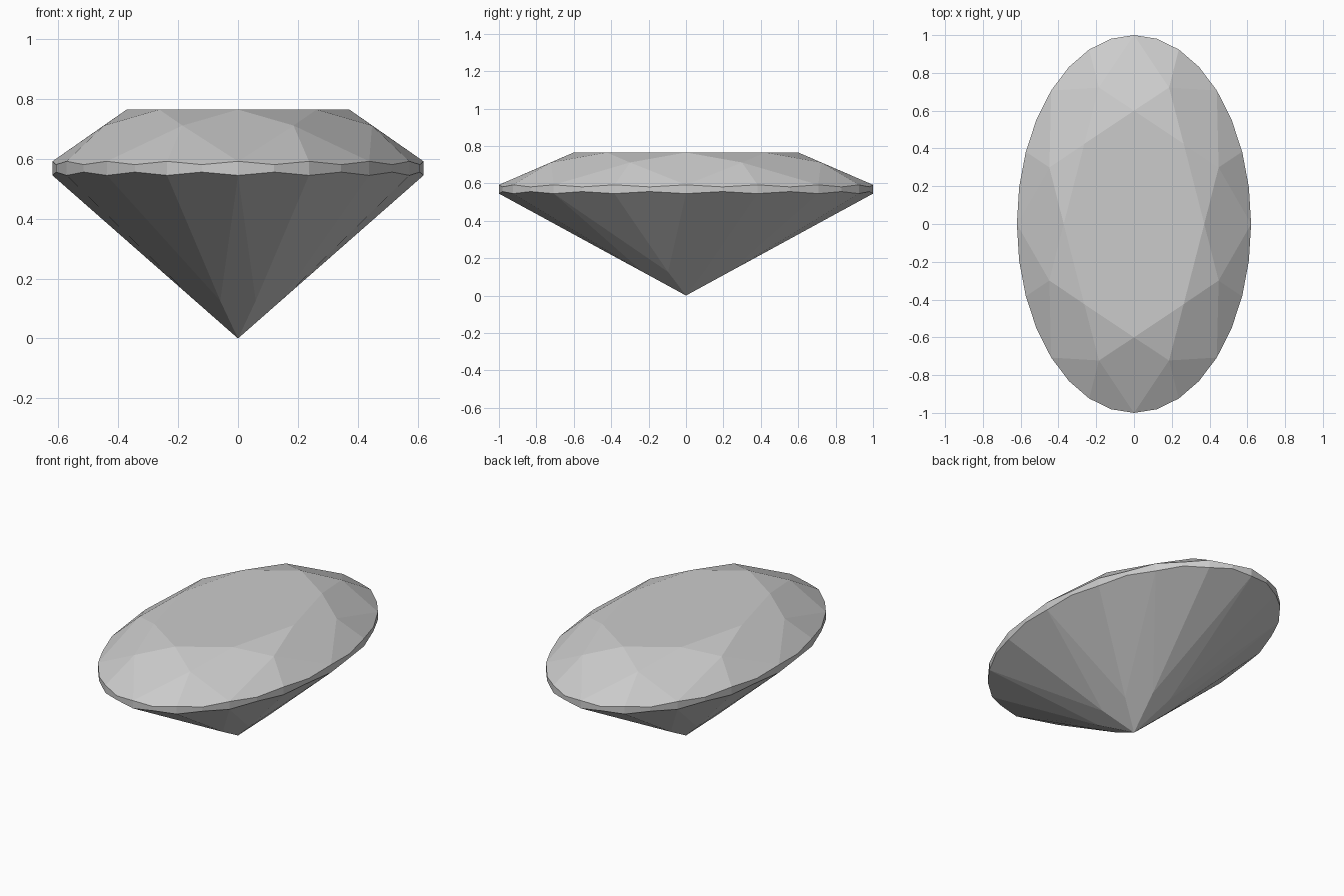
import bpy, bmesh, math

if "Cube" in bpy.data.objects:
    bpy.data.objects.remove(bpy.data.objects["Cube"])

WIDTH = 0.62          # oval squash along x
bm = bmesh.new()

def vert(step, r, z):
    """Point on the oval; one step is 1/32 of a turn."""
    a = math.tau * step / 32
    return bm.verts.new((WIDTH * r * math.cos(a), r * math.sin(a), z))

# Rings: table, upper junctions, scalloped girdle, lower junctions, culet
table = [vert(4 * i, 0.6, 0.765) for i in range(8)]
upper = [vert(4 * i + 2, 0.782, 0.7115) for i in range(8)]
g_top = [vert(i, 1, 0.581 if i % 2 else 0.592) for i in range(32)]
g_low = [vert(i, 1, 0.556 if i % 2 else 0.545) for i in range(32)]
lower = [vert(4 * i + 2, 0.25, 0.126) for i in range(8)]
culet = vert(0, 0, 0)

bm.faces.new(table)
for i in range(8):
    g, n = 4 * i, (i + 1) % 8
    end = (g + 4) % 32
    # Crown: star, kite and two half facets
    bm.faces.new((table[i], upper[i], table[n]))
    bm.faces.new((table[i], upper[i - 1], g_top[g], upper[i]))
    bm.faces.new((upper[i], g_top[g], g_top[g + 1], g_top[g + 2]))
    bm.faces.new((upper[i], g_top[g + 2], g_top[g + 3], g_top[end]))
    # Pavilion: main kite and two half facets
    bm.faces.new((culet, lower[i], g_low[g], lower[i - 1]))
    bm.faces.new((lower[i], g_low[g + 2], g_low[g + 1], g_low[g]))
    bm.faces.new((lower[i], g_low[end], g_low[g + 3], g_low[g + 2]))
# Girdle band
for i in range(32):
    n = (i + 1) % 32
    bm.faces.new((g_low[i], g_low[n], g_top[n], g_top[i]))

bmesh.ops.recalc_face_normals(bm, faces=bm.faces)
mesh = bpy.data.meshes.new("oval_gemstone")
bm.to_mesh(mesh)
bm.free()
bpy.context.collection.objects.link(bpy.data.objects.new("oval_gemstone", mesh))
